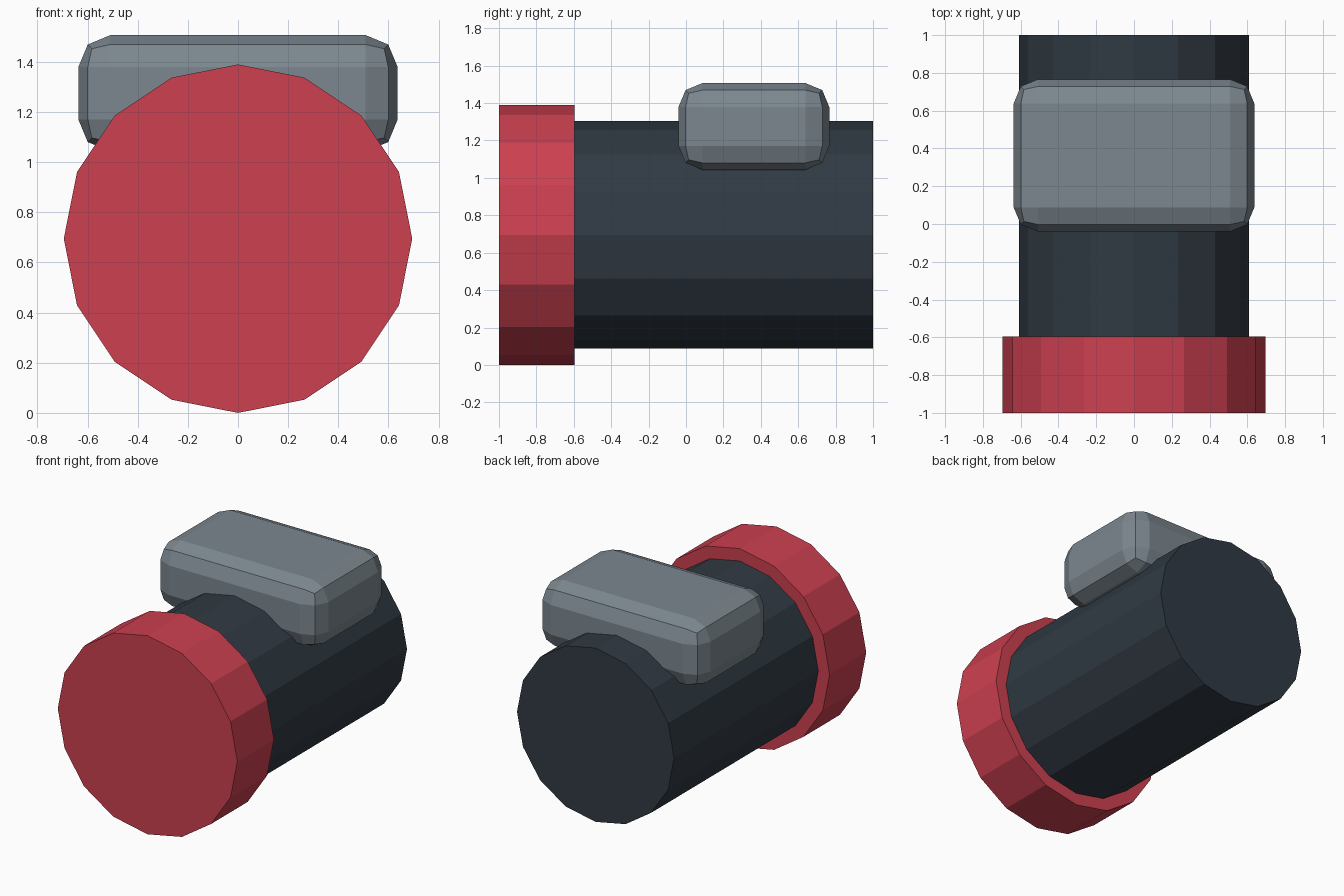
import bpy, math

if "Cube" in bpy.data.objects:
    bpy.data.objects.remove(bpy.data.objects["Cube"])


def material(name, srgb):
    m = bpy.data.materials.new(name)
    lin = [((c / 255 + 0.055) / 1.055) ** 2.4 for c in srgb]
    m.diffuse_color = (*lin, 1)
    m.use_nodes = True
    m.node_tree.nodes["Principled BSDF"].inputs["Base Color"].default_value = m.diffuse_color
    return m


red = material("red", (204, 64, 80))
dark = material("dark slate", (48, 58, 67))
grey = material("grey", (124, 135, 143))

AXIS_Z = 0.695


def drum(name, radius, y0, y1, mat):
    """Sixteen-sided drum lying along y, with a corner at the top."""
    bpy.ops.mesh.primitive_cylinder_add(
        vertices=16, radius=radius, depth=y1 - y0,
        location=(0, (y0 + y1) / 2, AXIS_Z), rotation=(math.pi / 2, 0, 0))
    ob = bpy.context.object
    ob.name = name
    ob.data.materials.append(mat)
    return ob


# Main barrel and the wider cap on its front
drum("barrel", 0.608, -0.6, 1.0, dark)
drum("front_cap", 0.695, -1.0, -0.595, red)

# Rounded block set into the top of the barrel
bpy.ops.mesh.primitive_cube_add(size=1, location=(0, 0.363, 1.275))
block = bpy.context.object
block.name = "top_block"
block.scale = (1.274, 0.806, 0.464)
bpy.ops.object.transform_apply(location=False, rotation=False, scale=True)
block.data.materials.append(grey)
bevel = block.modifiers.new("rounded_edges", 'BEVEL')
bevel.width = 0.128
bevel.segments = 2
